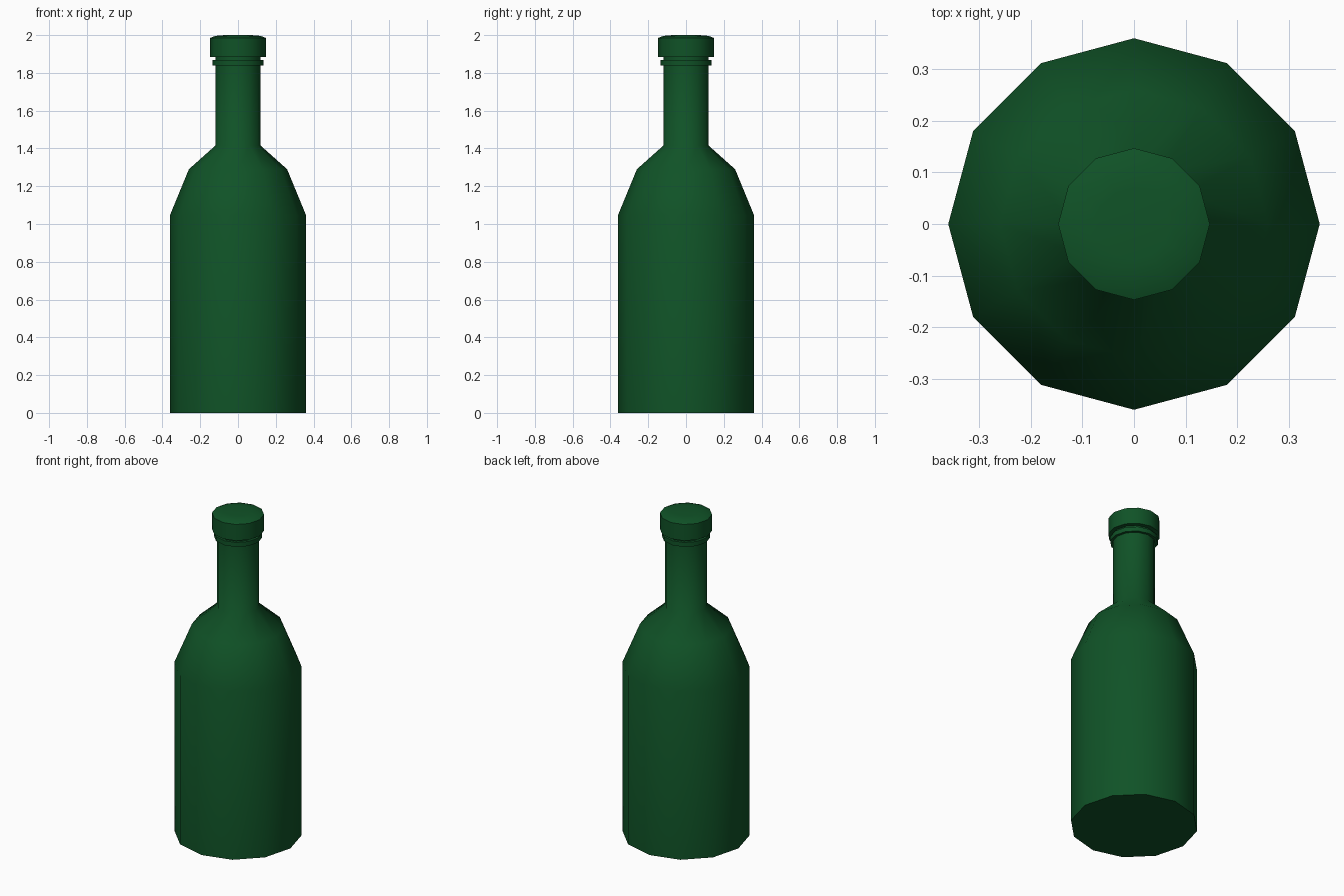
import bpy, bmesh, math

if "Cube" in bpy.data.objects:
    bpy.data.objects.remove(bpy.data.objects["Cube"])

SIDES = 12

glass = bpy.data.materials.new("bottle green")
glass.diffuse_color = (0.005, 0.085, 0.02, 1)
glass.use_nodes = True
glass.node_tree.nodes["Principled BSDF"].inputs["Base Color"].default_value = glass.diffuse_color


def lathe(name, profile):
    """Revolve (radius, height) points into a closed 12-sided solid."""
    bm = bmesh.new()
    rings = []
    for r, z in profile:
        rings.append([bm.verts.new((r * math.cos(math.tau * i / SIDES),
                                    r * math.sin(math.tau * i / SIDES), z))
                      for i in range(SIDES)])
    for low, high in zip(rings, rings[1:]):
        for i in range(SIDES):
            j = (i + 1) % SIDES
            bm.faces.new((low[i], low[j], high[j], high[i]))
    bm.faces.new(rings[0][::-1])
    bm.faces.new(rings[-1])
    mesh = bpy.data.meshes.new(name)
    bm.to_mesh(mesh)
    bm.free()
    mesh.materials.append(glass)
    obj = bpy.data.objects.new(name, mesh)
    bpy.context.collection.objects.link(obj)
    bpy.ops.object.select_all(action='DESELECT')
    obj.select_set(True)
    bpy.context.view_layer.objects.active = obj
    bpy.ops.object.shade_smooth_by_angle(angle=math.radians(65))
    return obj


# Body, shoulder and neck
lathe("bottle_body", [(0.36, 0), (0.36, 1.047), (0.26, 1.29),
                      (0.12, 1.415), (0.12, 1.89)])
# Thin collar below the cap
lathe("neck_ring", [(0.136, 1.84), (0.136, 1.868)])
# Cap with a softened top edge
lathe("cap", [(0.147, 1.884), (0.147, 1.985), (0.12, 1.996), (0.07, 2.0)])
